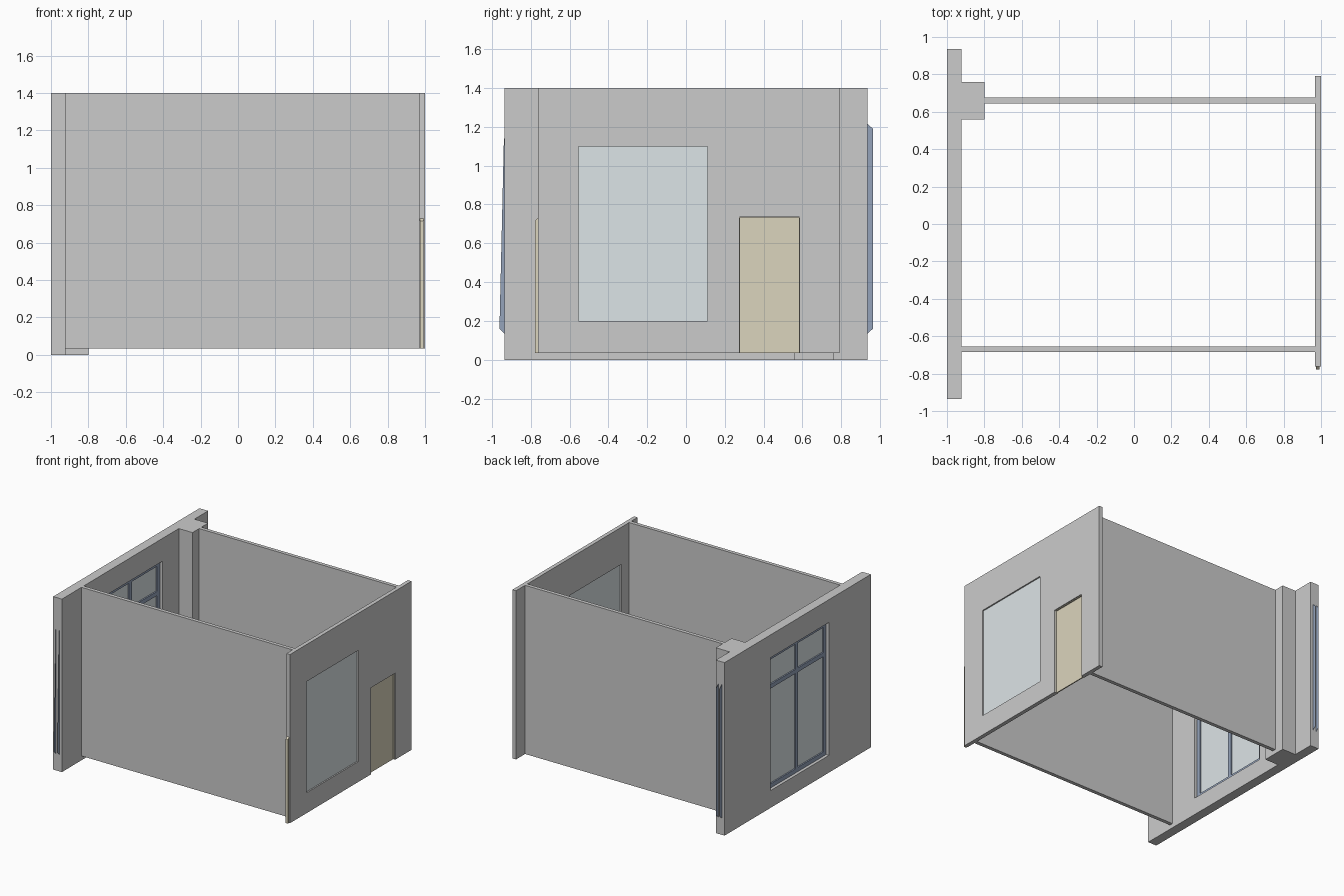
import bpy

if "Cube" in bpy.data.objects:
    bpy.data.objects.remove(bpy.data.objects["Cube"])


def material(name, rgb):
    m = bpy.data.materials.new(name)
    m.diffuse_color = (*rgb, 1)
    m.use_nodes = True
    m.node_tree.nodes["Principled BSDF"].inputs["Base Color"].default_value = m.diffuse_color
    return m


BLUE = material("blue_frame", (0.30, 0.37, 0.50))
GLASS = material("glass", (0.72, 0.78, 0.80))
WOOD = material("door_tan", (0.71, 0.66, 0.51))


def mesh(name, verts, faces, mat=None):
    me = bpy.data.meshes.new(name)
    me.from_pydata(verts, [], faces)
    ob = bpy.data.objects.new(name, me)
    bpy.context.scene.collection.objects.link(ob)
    if mat:
        me.materials.append(mat)
    return ob


def box(name, x, y, z, mat=None):
    verts = [(a, b, c) for a in x for b in y for c in z]
    faces = [(0, 1, 3, 2), (4, 6, 7, 5), (0, 4, 5, 1),
             (2, 3, 7, 6), (0, 2, 6, 4), (1, 5, 7, 3)]
    return mesh(name, verts, faces, mat)


def cut(wall, x, y, z):
    cutter = box("opening_cutter", x, y, z)
    cutter.hide_render = True
    mod = wall.modifiers.new("opening", 'BOOLEAN')
    mod.operation, mod.solver, mod.object = 'DIFFERENCE', 'EXACT', cutter
    bpy.context.view_layer.objects.active = wall
    bpy.ops.object.modifier_apply(modifier=mod.name)
    bpy.data.objects.remove(cutter)


TOP, FLOOR = 1.4, 0.035

# Thick outer wall with its window opening, and the column inside it
outer = box("outer_wall", (-1, -0.922), (-0.935, 0.935), (0, TOP))
WY, WZ = (-0.40, 0.35), (0.14, 1.215)
cut(outer, (-1.1, -0.85), WY, WZ)
box("column", (-0.922, -0.80), (0.56, 0.76), (0, TOP))

# Thin side walls
box("back_wall", (-0.80, 0.968), (0.645, 0.675), (FLOOR, TOP))
box("front_wall", (-0.922, 0.968), (-0.685, -0.655), (FLOOR, TOP))

# Thin inner wall with window and door openings
inner = box("inner_wall", (0.968, 1.0), (-0.763, 0.791), (FLOOR, TOP))
cut(inner, (0.9, 1.1), (-0.555, 0.11), (0.20, 1.10))
cut(inner, (0.9, 1.1), (0.275, 0.585), (-0.1, 0.735))
box("inner_window_glass", (0.979, 0.989), (-0.555, 0.11), (0.20, 1.10), GLASS)

# Door leaf with its thin lining
box("door_leaf", (0.973, 0.982), (0.279, 0.581), (FLOOR, 0.731), WOOD)
DX = (0.972, 0.992)
for n, y in (("front", (0.275, 0.279)), ("back", (0.581, 0.585))):
    box("door_jamb_" + n, DX, y, (FLOOR, 0.731), WOOD)
box("door_head", DX, (0.275, 0.585), (0.731, 0.735), WOOD)

# Outer window: glass, stiles, rails and bars
FX, w = (-0.975, -0.945), 0.034
box("outer_window_glass", (-0.964, -0.956), WY, WZ, GLASS)
for n, y in (("front_stile", WY[0]), ("mullion", -0.025 - w / 2),
             ("back_stile", WY[1] - w)):
    box("window_" + n, FX, (y, y + w), WZ, BLUE)
rails = (("bottom_rail", WZ[0]), ("transom", 0.945), ("top_rail", WZ[1] - w))
for n, z in rails:
    for side, y in (("front", (WY[0] + w, -0.025 - w / 2)),
                    ("back", (-0.025 + w / 2, WY[1] - w))):
        box("window_%s_%s" % (n, side), FX, y, (z, z + w), BLUE)

# Paper-thin frame edges of the neighbouring windows at the wall ends
back_edge = [(0.935, 0.135), (0.963, 0.16), (0.963, 1.19), (0.935, 1.215)]
front_edge = [(-0.935, 0.135), (-0.961, 0.16), (-0.938, 1.14), (-0.935, 1.14)]
for n, edge in (("back", back_edge), ("front", front_edge)):
    for i, x in enumerate(FX):
        mesh("%s_frame_edge_%d" % (n, i), [(x, y, z) for y, z in edge],
             [(0, 1, 2, 3)], BLUE)

# Neighbouring door edge at the end of the inner wall, with a sloped top
prof = [(-0.763, FLOOR), (-0.778, FLOOR), (-0.778, 0.715), (-0.763, 0.73)]
mesh("door_edge", [(x, y, z) for x in DX for y, z in prof],
     [(0, 1, 2, 3), (7, 6, 5, 4), (0, 4, 5, 1), (1, 5, 6, 2),
      (2, 6, 7, 3), (3, 7, 4, 0)], WOOD)
